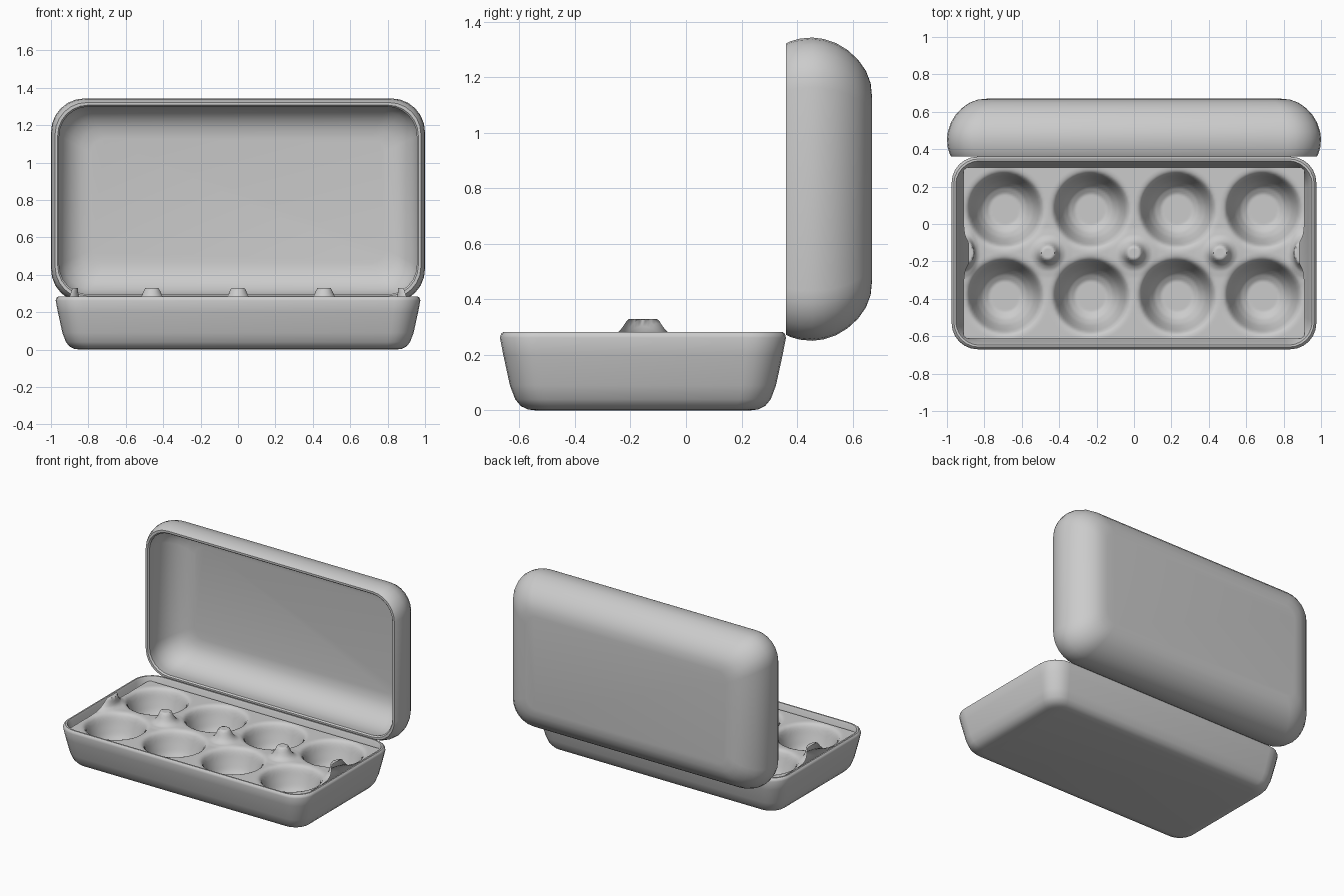
import bpy, bmesh, math
from mathutils import Vector

if "Cube" in bpy.data.objects:
    bpy.data.objects.remove(bpy.data.objects["Cube"])

CY = -0.155   # centre of the base in y


def finish(name, bm, angle=35):
    bmesh.ops.recalc_face_normals(bm, faces=bm.faces)
    me = bpy.data.meshes.new(name)
    bm.to_mesh(me)
    bm.free()
    ob = bpy.data.objects.new(name, me)
    bpy.context.collection.objects.link(ob)
    bpy.ops.object.select_all(action='DESELECT')
    ob.select_set(True)
    bpy.context.view_layer.objects.active = ob
    bpy.ops.object.shade_smooth_by_angle(angle=math.radians(angle))
    return ob


def rounded_rect(hw, hd, r, n=6):
    pts = []
    for q, (sx, sy) in enumerate([(1, 1), (-1, 1), (-1, -1), (1, -1)]):
        for i in range(n + 1):
            a = math.pi / 2 * (q + i / n)
            pts.append((sx * (hw - r) + r * math.cos(a), sy * (hd - r) + r * math.sin(a)))
    return pts


def shell(name, hw, hd, radius, profile, place):
    """Loft rounded rectangles through (inset, height) steps, capped at both ends."""
    bm = bmesh.new()
    rings = []
    for inset, h in profile:
        r = max(radius - 0.5 * inset, 0.04)
        rings.append([bm.verts.new(place(x, y, h))
                      for x, y in rounded_rect(hw - inset, hd - inset, r)])
    n = len(rings[0])
    for a, b in zip(rings, rings[1:]):
        for i in range(n):
            bm.faces.new((a[i], a[(i + 1) % n], b[(i + 1) % n], b[i]))
    bm.faces.new(rings[0])
    bm.faces.new(rings[-1])
    return finish(name, bm)


# Base tub: outside from the floor up, over the rim, and down inside
shell("base_tub", 0.975, 0.515, 0.14,
      [(.13, 0), (.10, .004), (.075, .016), (.055, .04), (.036, .09), (.012, .2), (0, .262),
       (.004, .276), (.012, .283), (.022, .283), (.028, .27), (.045, .19), (.066, .1),
       (.09, .045), (.13, .03)],
      lambda x, y, h: Vector((x, CY + y, h)))

# Lid: stands upright with its opening towards the front
shell("lid", 1.0, 0.546, 0.18,
      [(.215, .31), (.165, .305), (.12, .288), (.08, .26), (.045, .222), (.02, .18), (.005, .135),
       (0, .095), (.004, .05), (.014, .015), (.022, 0), (.036, 0), (.044, .01), (.036, .06),
       (.036, .1), (.045, .15), (.07, .2), (.11, .243), (.16, .268), (.215, .276)],
      lambda x, y, h: Vector((x, 0.36 + h, 0.797 + y)))


# Egg tray: a sheet with round cups and small posts
CUP = [(.085, .05), (.12, .072), (.15, .115), (.175, .18), (.19, .228), (.205, .247), (.225, .252)]
POST = [(.037, .33), (.05, .298), (.066, .272), (.09, .257), (.13, .252)]
CUPS = [(x, CY + y) for x in (-.69, -.23, .23, .69) for y in (-.232, .232)]
POSTS = [(-.92, 1.5), (-.46, 1), (0, 1), (.46, 1), (.92, 1.5)]   # x, stretch in y


def lookup(profile, r):
    if r <= profile[0][0]:
        return profile[0][1]
    for (r0, z0), (r1, z1) in zip(profile, profile[1:]):
        if r <= r1:
            return z0 + (z1 - z0) * (r - r0) / (r1 - r0)
    return profile[-1][1]


def tray_height(x, y):
    cup = lookup(CUP, min(math.hypot(x - cx, y - cy) for cx, cy in CUPS))
    post = lookup(POST, min(math.hypot(x - px, (y - CY) / s) for px, s in POSTS))
    return cup + post - 0.252


bm = bmesh.new()
NX, NY, HX, HY = 184, 92, 0.912, 0.458
grid = []
for i in range(NX + 1):
    row = []
    for j in range(NY + 1):
        x, y = HX * (2 * i / NX - 1), CY + HY * (2 * j / NY - 1)
        z = tray_height(x, y)
        # the end posts lean inwards a little
        lean = max(0, z - 0.252) * 0.35 if abs(x) > 0.75 else 0
        row.append(bm.verts.new((x - math.copysign(lean, x), y, z)))
    grid.append(row)
for i in range(NX):
    for j in range(NY):
        bm.faces.new((grid[i][j], grid[i + 1][j], grid[i + 1][j + 1], grid[i][j + 1]))
finish("egg_tray", bm, 60)
